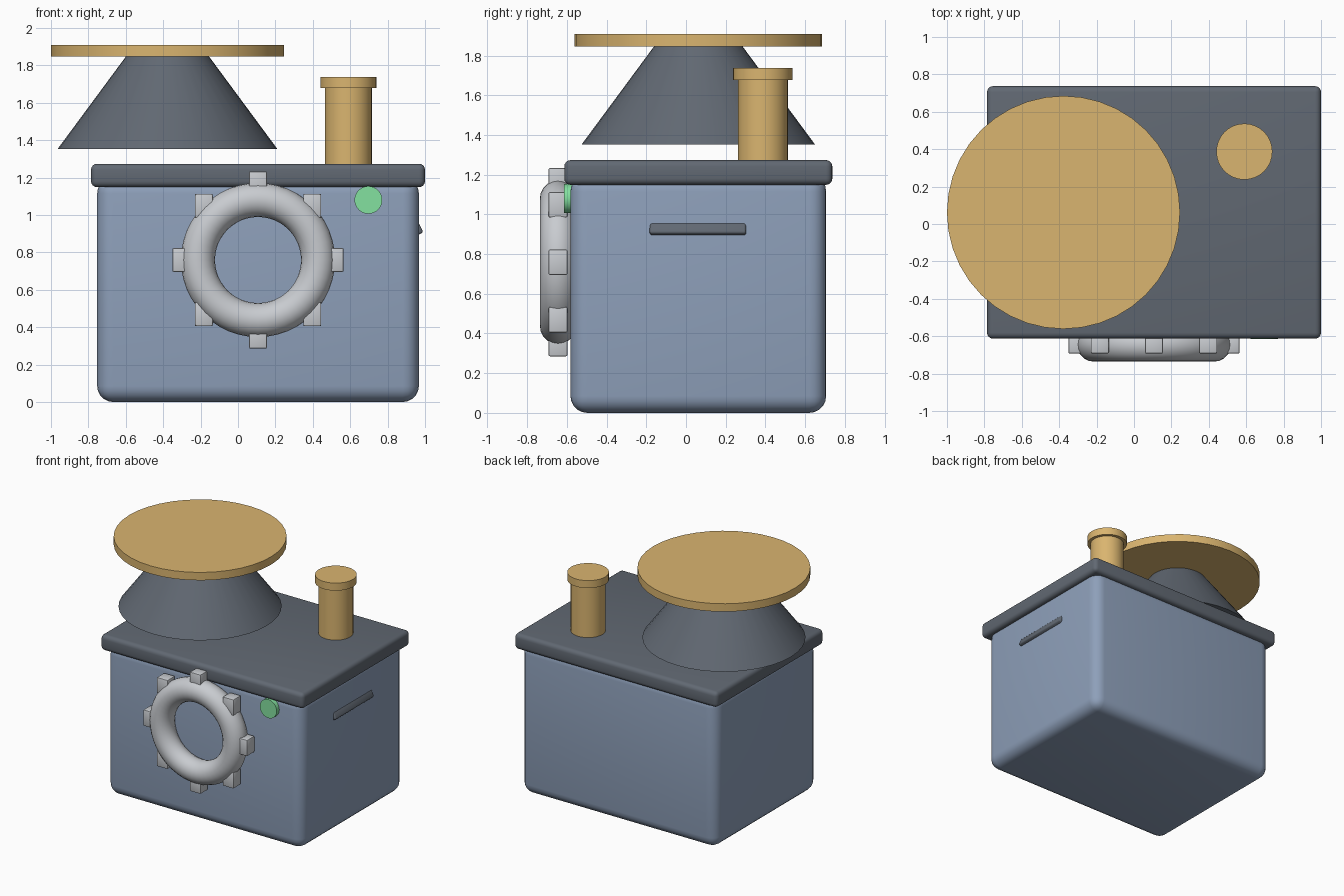
import bpy, math

if "Cube" in bpy.data.objects:
    bpy.data.objects.remove(bpy.data.objects["Cube"])

CX, CY = 0.107, 0.062   # centre of the main box


def material(name, rgb):
    m = bpy.data.materials.new(name)
    m.diffuse_color = (*rgb, 1)
    m.use_nodes = True
    m.node_tree.nodes["Principled BSDF"].inputs["Base Color"].default_value = m.diffuse_color
    return m


BLUE = material("blue_paint", (0.27, 0.35, 0.49))
DARK = material("dark_metal", (0.12, 0.14, 0.17))
GOLD = material("brass", (0.70, 0.46, 0.16))
GREEN = material("green_light", (0.23, 0.75, 0.35))
SILVER = material("silver", (0.58, 0.60, 0.63))


def finish(name, mat):
    ob = bpy.context.object
    ob.name = name
    ob.data.materials.append(mat)
    bpy.ops.object.shade_smooth_by_angle(angle=math.radians(35))
    return ob


def box(name, mat, centre, size, bevel, segments=3, tilt=0):
    bpy.ops.mesh.primitive_cube_add(size=1, location=centre)
    ob = bpy.context.object
    ob.scale = size
    bpy.ops.object.transform_apply(location=False, rotation=False, scale=True)
    ob.rotation_euler.y = tilt
    mod = ob.modifiers.new("bevel", 'BEVEL')
    mod.width, mod.segments = bevel, segments
    bpy.ops.object.modifier_apply(modifier=mod.name)
    return finish(name, mat)


def cone(name, mat, x, y, z0, z1, r0, r1, sides=40):
    bpy.ops.mesh.primitive_cone_add(vertices=sides, radius1=r0, radius2=r1,
                                    depth=z1 - z0, location=(x, y, (z0 + z1) / 2))
    return finish(name, mat)


# Rounded main box and overhanging lid
box("body", BLUE, (CX, CY, 0.60), (1.72, 1.288, 1.20), 0.085, 5)
box("lid", DARK, (CX, CY, 1.211), (1.786, 1.35, 0.125), 0.032, 4)

# Flared horn hovering over the lid with its disc on top
cone("horn", DARK, -0.377, CY, 1.352, 1.85, 0.588, 0.22)
cone("horn_disc", GOLD, -0.377, CY, 1.846, 1.909, 0.623, 0.623)

# Chimney with cap
cone("chimney", GOLD, 0.59, 0.387, 1.22, 1.70, 0.126, 0.126, 32)
cone("chimney_cap", GOLD, 0.59, 0.387, 1.678, 1.738, 0.15, 0.15, 32)

# Front ring with eight upright lugs
RZ, RY = 0.759, -0.645
bpy.ops.mesh.primitive_torus_add(major_radius=0.321, minor_radius=0.091,
                                 major_segments=48, minor_segments=20,
                                 location=(CX, RY, RZ),
                                 rotation=(math.pi / 2, 0, 0))
finish("front_ring", SILVER)
for i in range(8):
    a = i * math.pi / 4
    box(f"ring_lug_{i + 1}", SILVER,
        (CX + 0.41 * math.cos(a), RY, RZ + 0.41 * math.sin(a)),
        (0.096, 0.096, 0.128), 0.008, 2)

# Round indicator light
bpy.ops.mesh.primitive_cylinder_add(vertices=32, radius=0.074, depth=0.06,
                                    location=(0.697, -0.585, 1.08),
                                    rotation=(math.pi / 2, 0, 0))
finish("indicator_light", GREEN)

# Tilted vent lip on the right side
box("side_vent", DARK, (0.96, 0.06, 0.925), (0.04, 0.486, 0.06), 0.012, 3,
    tilt=math.radians(-25))
